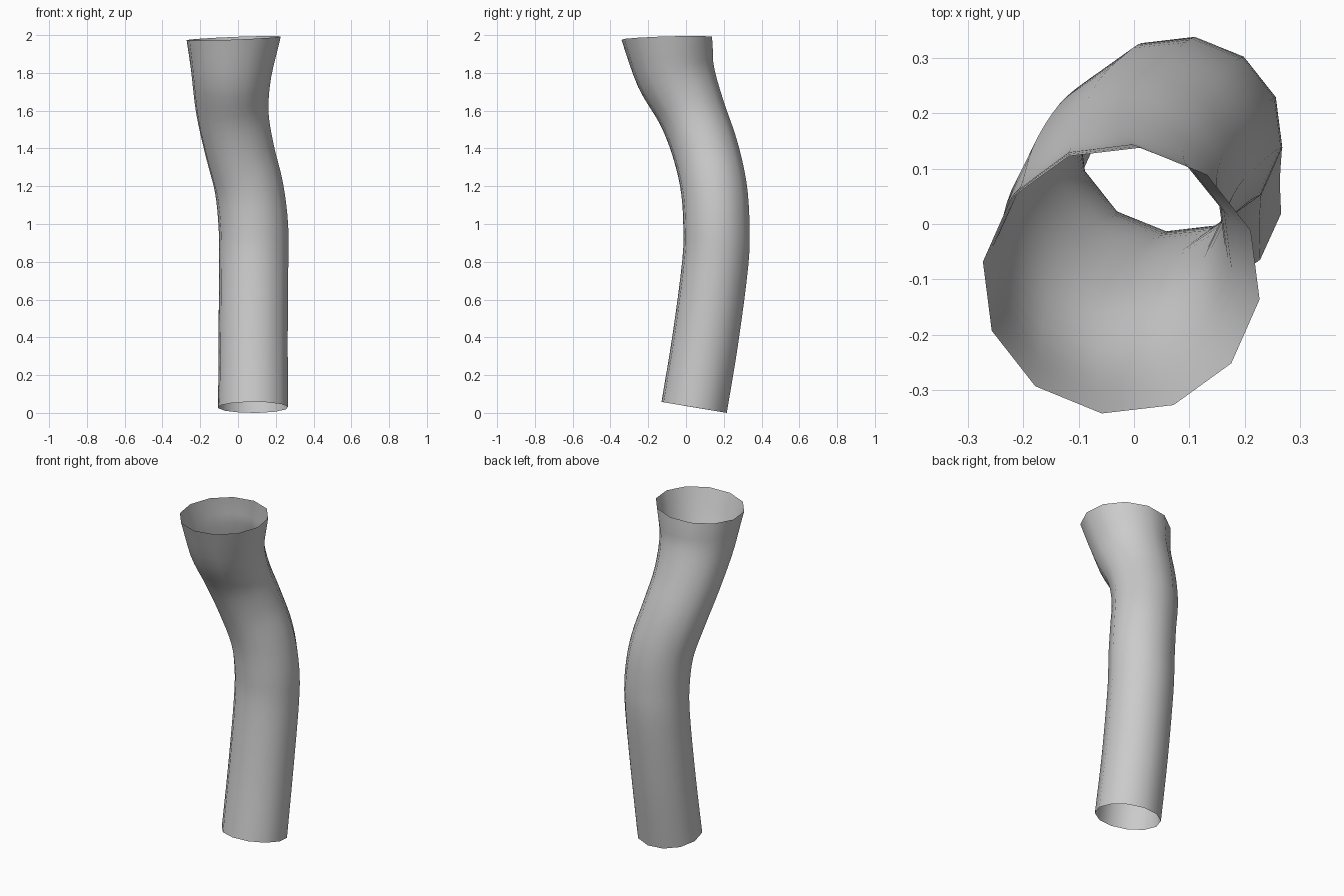
import bpy, bmesh
from math import cos, sin, radians, pi
from mathutils import Vector

if "Cube" in bpy.data.objects:
    bpy.data.objects.remove(bpy.data.objects["Cube"])

SIDES, STEPS = 12, 4

# Stations up the pipe: centre x, y, z, then half-width across x and y
stations = [Vector(s) for s in (
    (0.080, 0.043, 0.036, 0.187, 0.177),
    (0.080, 0.103, 0.40, 0.185, 0.177),
    (0.083, 0.155, 0.80, 0.185, 0.177),
    (0.081, 0.161, 1.00, 0.186, 0.177),
    (0.058, 0.147, 1.20, 0.184, 0.177),
    (0.008, 0.102, 1.40, 0.186, 0.177),
    (-0.030, 0.030, 1.60, 0.194, 0.181),
    (-0.036, -0.055, 1.80, 0.214, 0.212),
    (-0.023, -0.102, 1.990, 0.252, 0.242),
)]


def spline(a, b, c, d, t):
    return 0.5 * (2 * b + (c - a) * t + (2 * a - 5 * b + 4 * c - d) * t * t
                  + (3 * b - a - 3 * c + d) * t ** 3)


# Smooth path through the stations
pts = [2 * stations[0] - stations[1]] + stations + [2 * stations[-1] - stations[-2]]
path = [spline(*pts[i:i + 4], k / STEPS)
        for i in range(len(stations) - 1) for k in range(STEPS)]
path.append(stations[-1])

# Rings set square to the path, bridged into an open tube
bm = bmesh.new()
rings = []
last = len(path) - 1
for i, p in enumerate(path):
    tan = Vector((path[min(i + 1, last)] - path[max(i - 1, 0)])[:3]).normalized()
    if i == last:
        tan = Vector((-0.04, -0.03, 1)).normalized()
    elif i >= last - STEPS:
        f = (i - last + STEPS) / STEPS
        tan = tan.lerp(Vector((-0.04, -0.03, 1)), f).normalized()
    ax = Vector((1, 0, 0))
    ax = (ax - tan * ax.dot(tan)).normalized()
    ay = tan.cross(ax)
    c = Vector(p[:3])
    ring = []
    for k in range(SIDES):
        a = radians(22) + 2 * pi * k / SIDES
        ring.append(bm.verts.new(c + ax * p[3] * cos(a) + ay * p[4] * sin(a)))
    rings.append(ring)
for lo, hi in zip(rings, rings[1:]):
    for k in range(SIDES):
        n = (k + 1) % SIDES
        bm.faces.new((lo[k], lo[n], hi[n], hi[k])).smooth = True

# Stand the pipe on the ground
low = min(v.co.z for v in bm.verts)
bmesh.ops.translate(bm, verts=bm.verts, vec=(0, 0, -low))

mesh = bpy.data.meshes.new("bent_pipe")
bm.to_mesh(mesh)
bm.free()
bpy.context.collection.objects.link(bpy.data.objects.new("bent_pipe", mesh))
